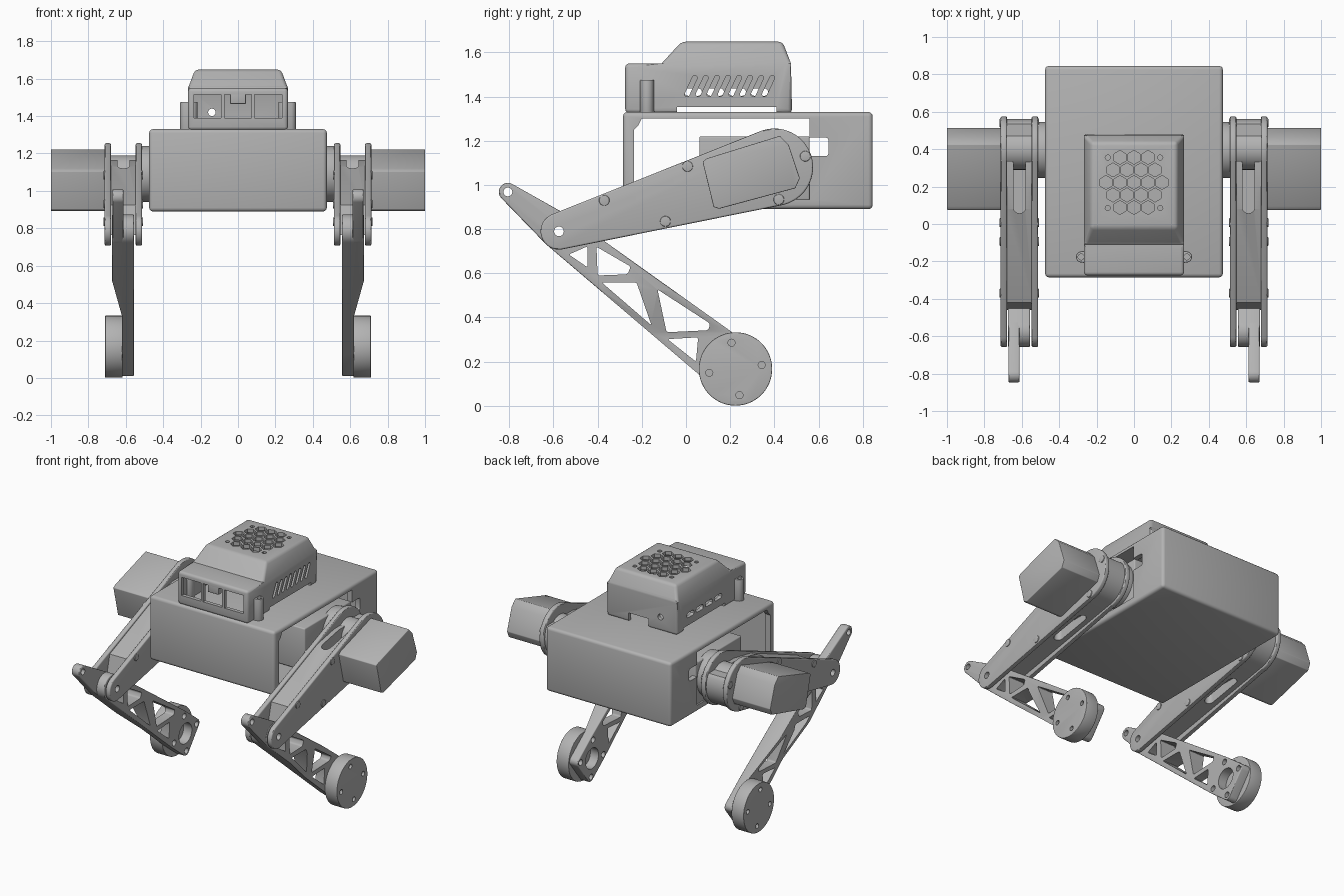
import bpy, bmesh, math
from mathutils import Vector
from mathutils.geometry import convex_hull_2d

if "Cube" in bpy.data.objects:
    bpy.data.objects.remove(bpy.data.objects["Cube"])

grey = bpy.data.materials.new("plain_grey")
grey.use_nodes = True
grey.diffuse_color = (0.45, 0.45, 0.45, 1)
grey.node_tree.nodes["Principled BSDF"].inputs["Base Color"].default_value = (0.45, 0.45, 0.45, 1)
parts = []


def bake(obj):
    dg = bpy.context.evaluated_depsgraph_get()
    mesh = bpy.data.meshes.new_from_object(obj.evaluated_get(dg))
    obj.modifiers.clear()
    obj.data = mesh


def prism(name, pts, axis, lo, hi, bevel=0, shape=None):
    """Extrude a 2D outline along an axis, optionally reshape and bevel it."""
    place = {"x": lambda a, b, c: (c, a, b),
             "y": lambda a, b, c: (a, c, b),
             "z": lambda a, b, c: (a, b, c)}[axis]
    bm = bmesh.new()
    face = bm.faces.new([bm.verts.new(place(a, b, lo)) for a, b in pts])
    ext = bmesh.ops.extrude_face_region(bm, geom=[face])
    move = Vector(place(0, 0, hi - lo))
    bmesh.ops.translate(bm, vec=move, verts=[g for g in ext["geom"] if isinstance(g, bmesh.types.BMVert)])
    if shape:
        shape(bm)
    bmesh.ops.recalc_face_normals(bm, faces=bm.faces)
    mesh = bpy.data.meshes.new(name)
    bm.to_mesh(mesh)
    bm.free()
    obj = bpy.data.objects.new(name, mesh)
    bpy.context.collection.objects.link(obj)
    mesh.materials.append(grey)
    parts.append(obj)
    if bevel:
        m = obj.modifiers.new("round", "BEVEL")
        m.width, m.segments, m.limit_method, m.angle_limit = bevel, 3, "ANGLE", 0.5
        bake(obj)
    return obj


def cut(obj, cutters):
    for c in cutters:
        c.hide_render = True
        m = obj.modifiers.new("cut", "BOOLEAN")
        m.operation, m.solver, m.object = "DIFFERENCE", "EXACT", c
    bake(obj)
    for c in cutters:
        parts.remove(c)
        bpy.data.objects.remove(c)


def circle(c, r, n=40, turn=0):
    return [(c[0] + r * math.cos(turn + math.tau * i / n),
             c[1] + r * math.sin(turn + math.tau * i / n)) for i in range(n)]


def hull(pts):
    pts = [Vector(p) for p in pts]
    return [tuple(pts[i]) for i in convex_hull_2d(pts)]


def capsule(a, ra, b, rb, n=40):
    return hull(circle(a, ra, n) + circle(b, rb, n))


def rect(a0, a1, b0, b1):
    return [(a0, b0), (a1, b0), (a1, b1), (a0, b1)]


def mirrored(obj):
    obj.modifiers.new("mirror", "MIRROR")
    return obj


# Hollow body with open sides
body = prism("body_shell", rect(-.475, .475, -.285, .845), "z", .89, 1.33, .02)
cut(body, [
    prism("cavity", rect(-.44, .44, -.25, .8), "z", .925, 1.295),
    prism("side_opening", [(-.235, .935), (.56, .935), (.56, 1.3), (-.2, 1.3), (-.215, 1.27), (-.235, 1.25)],
          "x", -.6, .6),
    prism("side_window", rect(.55, .645, 1.13, 1.215), "x", -.7, .7, .015)])
mirrored(prism("inner_motor", rect(.06, .56, .93, 1.22), "x", .14, .465, .008))


# Head case with sloped upper part
def head_block(name, d, bottom, bevel):
    def taper(bm):
        bmesh.ops.bisect_plane(bm, geom=bm.verts[:] + bm.edges[:] + bm.faces[:],
                               plane_co=(0, 0, 1.55 - d), plane_no=(0, 0, 1))
        for v in bm.verts:
            if v.co.z > 1.58:
                v.co.x *= .86
    outline = [(-.275 + d, bottom), (.48 - d, bottom), (.475 - d, 1.55 - d), (.437 - d, 1.648 - d),
               (-.02 + d, 1.648 - d), (-.11 + d, 1.55 - d), (-.275 + d, 1.55 - d)]
    return prism(name, outline, "x", -.267 + d, .267 - d, bevel, taper)


head = head_block("head_case", 0, 1.325, .018)
cuts = [head_block("head_cavity", .025, 1.2, 0)]
cuts += [prism("front_window", rect(x, x + .145, 1.39, 1.515), "y", -.4, -.2) for x in (-.235, -.073, .089)]
for i in range(8):
    y = .005 + i * .05
    cuts.append(prism("vent", capsule((y, 1.41), .011, (y + .035, 1.485), .011, 12), "x", .2, .4))
for y in (.01, .11, .21, .31):
    cuts.append(prism("port", capsule((y, 1.42), .017, (y + .045, 1.42), .017, 12), "x", -.4, -.2))
for row, count in zip(range(-2, 3), (3, 4, 5, 4, 3)):
    for i in range(count):
        centre = ((i - (count - 1) / 2) * .075, .222 + row * .067)
        cuts.append(prism("hex_vent", circle(centre, .037, 6, math.pi / 6), "z", 1.59, 1.8))
for x in (-.14, .14):
    for y in (.085, .355):
        cuts.append(prism("top_hole", circle((x, y), .014, 12), "z", 1.59, 1.8))
cuts.append(prism("base_slot", rect(-.04, .41, 1.3, 1.352), "x", -.4, .4))
cuts.append(prism("back_notch", rect(-.05, .1, 1.3, 1.385), "y", .4, .6))
cuts.append(prism("back_port", circle((-.14, 1.42), .02, 16), "y", .4, .6))
cut(head, cuts)
prism("front_tab", rect(-.042, .042, 1.465, 1.53), "y", -.27, -.235, .004)
ear = prism("case_ear", capsule((.25, -.176), .034, (.28, -.176), .03), "z", 1.325, 1.475, .004)
cut(ear, [prism("ear_hole", circle((.283, -.176), .016, 16), "z", 1.42, 1.6)])
mirrored(ear)

# Hip boss, upper leg plates and the beam between them
hip, knee, foot, tip = (.4, 1.08), (-.575, .79), (.224, .167), (-.806, .968)
mirrored(prism("hip_boss", circle((.395, 1.09), .15, 48), "x", .44, .52, .006))
mirrored(prism("hip_hub", circle(hip, .11, 40), "x", .53, .69))
for side, lo, hi in (("inner", .513, .547), ("outer", .679, .713)):
    plate = prism(side + "_leg_plate", capsule(hip, .175, knee, .083, 64), "x", lo, hi, .008)
    cut(plate, [prism("pivot_hole", circle(knee, .022, 20), "x", .4, .8)])
    mirrored(plate)
beam = prism("leg_beam", hull([(a, min(b, 1.165)) for a, b in circle(hip, .162, 64)]
                              + [(.08, 1.13), (-.42, .925), (-.46, .765)]), "x", .54, .685)
cut(beam, [prism("top_slot", capsule((.612, .09), .033, (.612, .34), .033, 24), "z", 1.02, 1.4),
           prism("under_slot", capsule((.612, .0), .03, (.612, .22), .03, 24), "z", .7, .93)])
mirrored(beam)
for c in ((.007, 1.084), (-.37, .93), (-.093, .835), (.54, 1.13), (.42, .934)):
    for lo, hi in ((.706, .718), (.508, .52)):
        mirrored(prism("leg_bolt", circle(c, .024, 20), "x", lo, hi, .003))

# Outer motor box, tilted with the upper leg
mirrored(prism("outer_motor", [(.075, 1.105), (.095, 1.12), (.425, 1.222), (.465, 1.18), (.515, 1.03),
                               (.495, .985), (.15, .892), (.125, .9)], "x", .70, 1.0, .004))

# Lower leg: crank lever and pierced strut
lever = prism("knee_lever", capsule(tip, .041, knee, .083), "x", .612, .672, .008)
cut(lever, [prism("tip_hole", circle(tip, .02, 20), "x", .4, .8),
            prism("pivot_hole", circle(knee, .022, 20), "x", .4, .8)])
mirrored(lever)

along = (Vector(foot) - Vector(knee)).normalized()
across = Vector((-along.y, along.x))
corners = [Vector(foot) + along * (s * .085) + across * (t * .09) for s in (-1, 1) for t in (-1, 1)]
outline = circle(knee, .083)
for c in corners:
    outline += circle(c, .033, 20)
strut = prism("lower_leg", hull(outline), "x", .556, .674, .006)
holes = [[(-.53, .685), (-.446, .722), (-.446, .627)],
         [(-.405, .72), (-.25, .63), (-.265, .595), (-.4, .59)],
         [(-.382, .559), (-.224, .559), (-.156, .364)],
         [(-.129, .527), (.11, .372), (.1, .342), (-.088, .333)],
         [(-.084, .302), (.055, .31), (.045, .2)]]
cuts = [prism("truss_hole", h, "x", .4, .8, .01) for h in holes]
cuts.append(prism("taper_cut", [(.69, .58), (.69, -.1), (.62, -.1), (.62, .33)], "y", -1, 1))
cuts.append(prism("pivot_hole", circle(knee, .022, 20), "x", .4, .8))
cuts.append(prism("foot_ring", circle(foot, .07, 32), "x", .4, .8))
cuts += [prism("corner_hole", circle(c, .02, 16), "x", .4, .585) for c in corners]
cut(strut, cuts)
mirrored(strut)

# Round foot with four screw holes
disc = prism("foot_disc", circle(foot, .166, 64), "x", .618, .71, .003)
cut(disc, [prism("screw_hole", circle(c, .016, 16), "x", .5, .8) for c in circle(foot, .12, 4, 1.72)])
mirrored(disc)

# Smooth shading with sharp creases
bpy.ops.object.select_all(action="DESELECT")
for obj in parts:
    obj.select_set(True)
bpy.context.view_layer.objects.active = body
bpy.ops.object.shade_smooth_by_angle(angle=math.radians(30))
